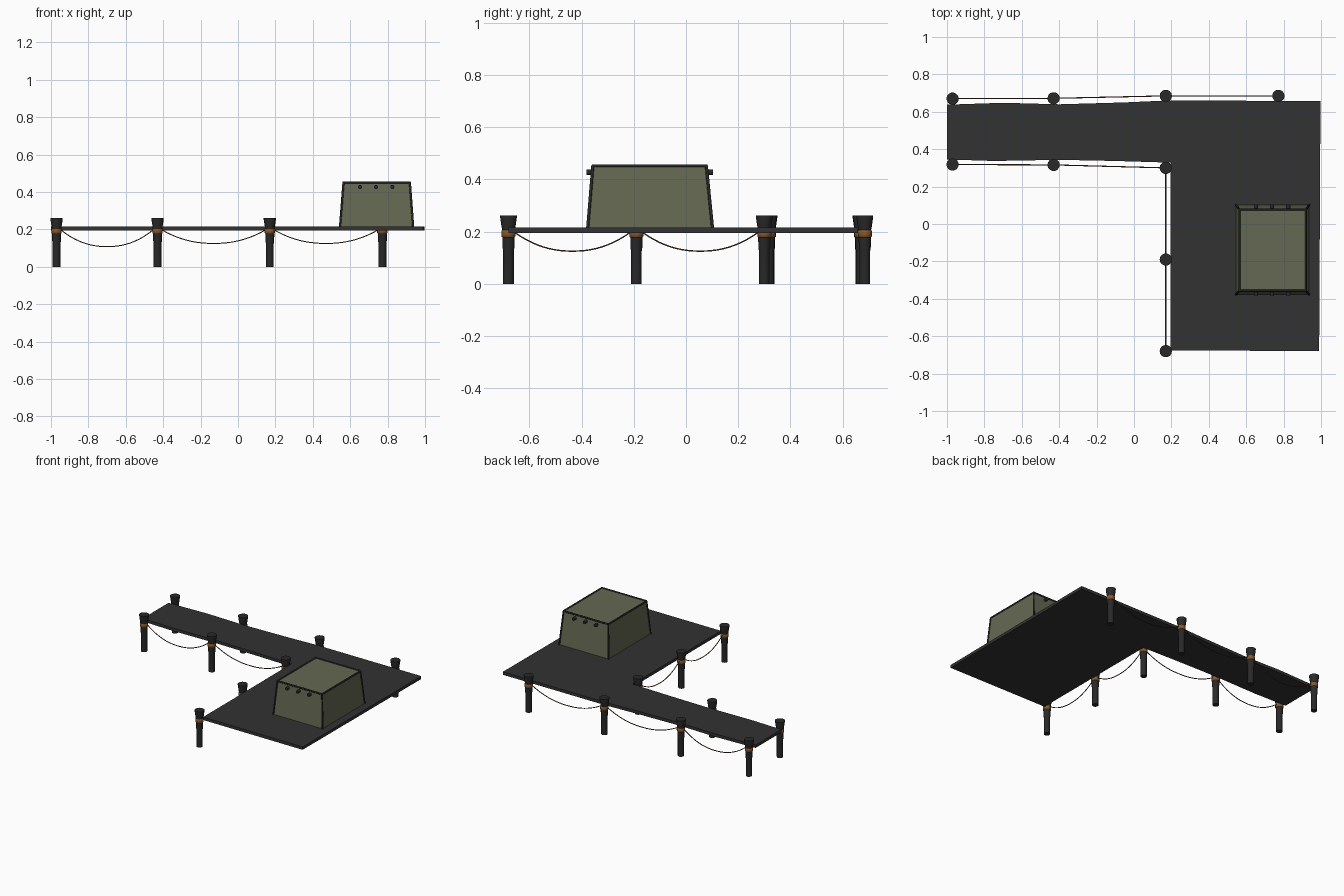
import bpy, bmesh, math
from mathutils import Vector

if "Cube" in bpy.data.objects:
    bpy.data.objects.remove(bpy.data.objects["Cube"])


def material(name, rgb):
    m = bpy.data.materials.new(name)
    m.diffuse_color = (*rgb, 1)
    m.use_nodes = True
    m.node_tree.nodes["Principled BSDF"].inputs["Base Color"].default_value = m.diffuse_color
    return m


DARK = material("dark_wood", (0.032, 0.032, 0.032))
POST = material("post_wood", (0.022, 0.022, 0.022))
OLIVE = material("olive_panel", (0.13, 0.14, 0.085))
ORANGE = material("orange_band", (0.25, 0.10, 0.025))
ROPE = material("rope_brown", (0.12, 0.06, 0.025))


def finish(name, bm, mat, smooth=False):
    bmesh.ops.recalc_face_normals(bm, faces=bm.faces)
    me = bpy.data.meshes.new(name)
    bm.to_mesh(me)
    bm.free()
    me.materials.append(mat)
    if smooth:
        for p in me.polygons:
            p.use_smooth = len(p.vertices) == 4
    ob = bpy.data.objects.new(name, me)
    bpy.context.collection.objects.link(ob)
    return ob


def lathe(name, profile, at, mat, sides=14):
    """Stack of rings (radius, z), capped at both ends."""
    bm = bmesh.new()
    rings = []
    for r, z in profile:
        rings.append([bm.verts.new((at[0] + r * math.cos(2 * math.pi * i / sides),
                                    at[1] + r * math.sin(2 * math.pi * i / sides), z))
                      for i in range(sides)])
    for a, b in zip(rings, rings[1:]):
        for i in range(sides):
            j = (i + 1) % sides
            bm.faces.new((a[i], a[j], b[j], b[i]))
    bm.faces.new(rings[0])
    bm.faces.new(rings[-1])
    return finish(name, bm, mat, True)


def tube(name, points, radius, mat, res=1):
    cu = bpy.data.curves.new(name, 'CURVE')
    cu.dimensions = '3D'
    cu.bevel_depth = radius
    cu.bevel_resolution = res
    cu.use_fill_caps = True
    sp = cu.splines.new('POLY')
    sp.points.add(len(points) - 1)
    for p, co in zip(sp.points, points):
        p.co = (*co, 1)
    cu.materials.append(mat)
    ob = bpy.data.objects.new(name, cu)
    bpy.context.collection.objects.link(ob)
    return ob


# L-shaped deck
outline = [(-1, 0.345), (-0.75, 0.337), (-0.4, 0.343), (-0.1, 0.337), (0.195, 0.328),
           (0.195, -0.675), (0.99, -0.68), (0.997, 0.658), (0.17, 0.66),
           (-0.05, 0.65), (-0.4, 0.64), (-0.7, 0.648), (-1, 0.638)]
bm = bmesh.new()
face = bm.faces.new([bm.verts.new((x, y, 0.194)) for x, y in outline])
ext = bmesh.ops.extrude_face_region(bm, geom=[face])
bmesh.ops.translate(bm, vec=(0, 0, 0.021),
                    verts=[v for v in ext["geom"] if isinstance(v, bmesh.types.BMVert)])
finish("deck", bm, DARK)

# Posts with flared heads and orange bands
back_row = [(-0.97, 0.67), (-0.43, 0.672), (0.17, 0.685), (0.772, 0.685)]
front_row = [(-0.97, 0.318), (-0.43, 0.316), (0.17, 0.30), (0.17, -0.19), (0.17, -0.68)]
post_profile = [(0.021, 0), (0.021, 0.125), (0.0235, 0.14), (0.0245, 0.205),
                (0.028, 0.222), (0.033, 0.256), (0.033, 0.262)]
band_profile = [(0.024, 0.178), (0.0275, 0.181), (0.0275, 0.203), (0.024, 0.206)]
for i, p in enumerate(back_row + front_row):
    lathe(f"post_{i + 1}", post_profile, p, POST)
    lathe(f"post_band_{i + 1}", band_profile, p, ORANGE)

# Sagging ropes between neighbouring posts
for row_name, row in (("back", back_row), ("front", front_row)):
    for k, (a, b) in enumerate(zip(row, row[1:])):
        low = 0.108 if k == 0 else 0.125
        a, b = Vector((*a, 0.198)), Vector((*b, 0.198))
        step = (b - a).normalized() * 0.022
        a, b = a + step, b - step
        pts = []
        for i in range(21):
            t = i / 20
            q = a.lerp(b, t)
            q.z -= (0.198 - low) * (1 - abs(2 * t - 1) ** 2.2)
            pts.append(q)
        tube(f"{row_name}_rope_{k + 1}", pts, 0.003, ROPE)

# Tapered hut body
base = [(0.545, -0.377, 0.21), (0.937, -0.377, 0.21), (0.937, 0.102, 0.21), (0.545, 0.102, 0.21)]
top = [(0.564, -0.357, 0.452), (0.919, -0.357, 0.452), (0.919, 0.078, 0.452), (0.564, 0.078, 0.452)]
bm = bmesh.new()
lo = [bm.verts.new(c) for c in base]
hi = [bm.verts.new(c) for c in top]
bm.faces.new(lo)
bm.faces.new(hi)
for i in range(4):
    j = (i + 1) % 4
    bm.faces.new((lo[i], lo[j], hi[j], hi[i]))
finish("hut_body", bm, OLIVE)

# Dark trim along the hut edges
for i in range(4):
    j = (i + 1) % 4
    tube(f"hut_top_trim_{i + 1}", [top[i], top[j]], 0.006, POST)
    tube(f"hut_corner_trim_{i + 1}", [base[i], top[i]], 0.006, POST)

# Three pegs on the front and back of the hut
for side, y in (("front", -0.368), ("back", 0.09)):
    for k, x in enumerate((0.652, 0.738, 0.825)):
        bpy.ops.mesh.primitive_cylinder_add(vertices=12, radius=0.011, depth=0.026,
                                            location=(x, y, 0.427),
                                            rotation=(math.pi / 2, 0, 0))
        peg = bpy.context.object
        peg.name = f"{side}_peg_{k + 1}"
        peg.data.materials.append(POST)
